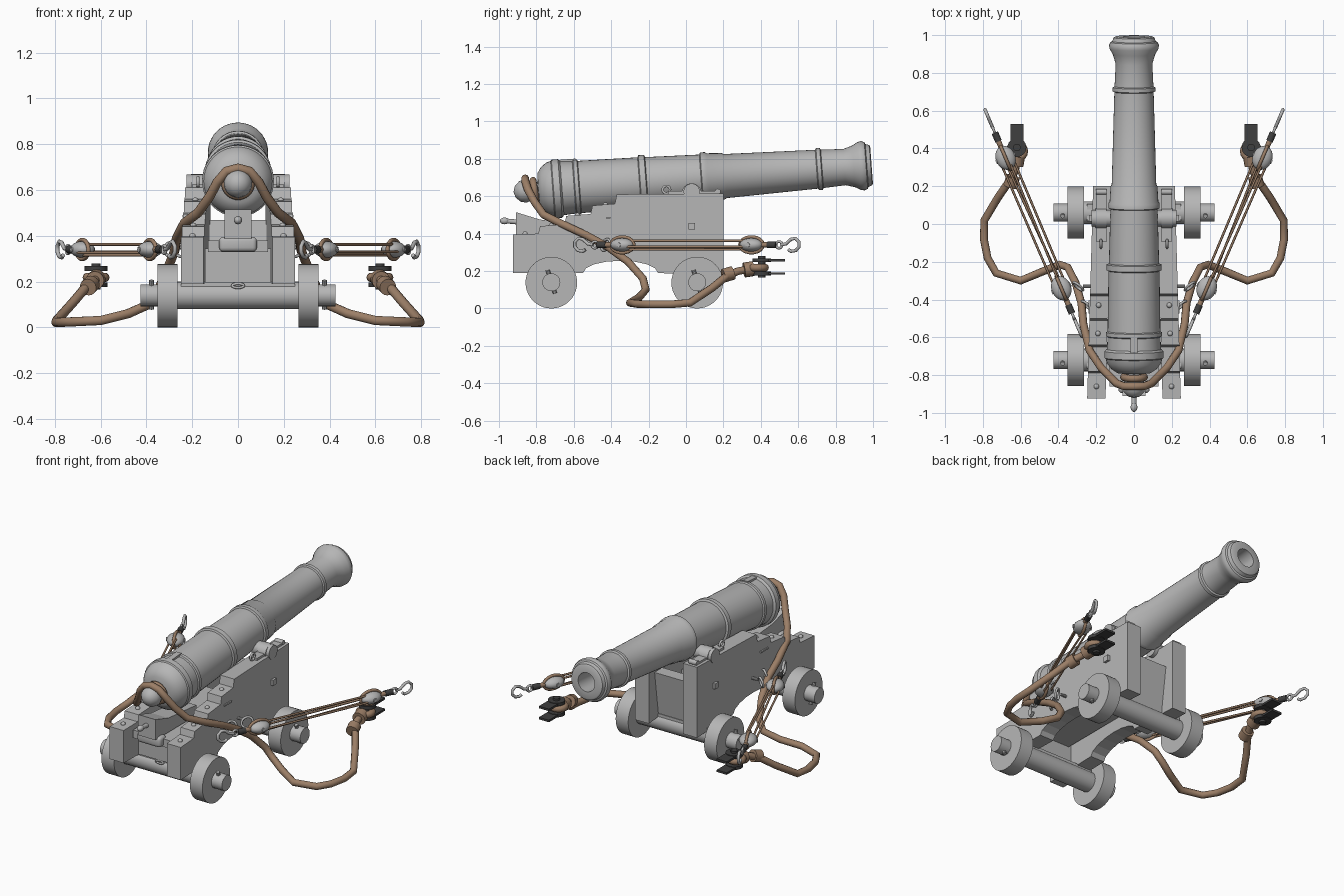
import bpy, bmesh, math
from mathutils import Vector, Matrix

cube = bpy.data.objects.get("Cube")
if cube:
    bpy.data.objects.remove(cube, do_unlink=True)


def material(name, rgb):
    m = bpy.data.materials.new(name)
    m.use_nodes = True
    m.diffuse_color = (*rgb, 1)
    m.node_tree.nodes["Principled BSDF"].inputs["Base Color"].default_value = (*rgb, 1)
    return m


GREY = material("plain grey", (0.47, 0.47, 0.47))
ROPE = material("rope brown", (0.33, 0.21, 0.135))
IRON = material("dark iron", (0.05, 0.05, 0.05))
SIDES = ((-1, "right"), (1, "left"))


def finish(name, bm, mat, smooth=True):
    bmesh.ops.recalc_face_normals(bm, faces=bm.faces)
    me = bpy.data.meshes.new(name)
    bm.to_mesh(me)
    bm.free()
    me.materials.append(mat)
    ob = bpy.data.objects.new(name, me)
    bpy.context.collection.objects.link(ob)
    if smooth:
        bpy.ops.object.select_all(action="DESELECT")
        ob.select_set(True)
        bpy.context.view_layer.objects.active = ob
        bpy.ops.object.shade_smooth_by_angle(angle=math.radians(35))
    return ob


def box(name, centre, size, mat=GREY, bevel=0.0, turn=0.0):
    bm = bmesh.new()
    bmesh.ops.create_cube(bm, size=1, matrix=Matrix.Translation(centre)
                          @ Matrix.Rotation(turn, 4, "Z") @ Matrix.Diagonal((*size, 1)))
    if bevel:
        bmesh.ops.bevel(bm, geom=bm.edges[:], offset=bevel, segments=3, affect="EDGES", profile=0.5)
    return finish(name, bm, mat)


def rod(name, a, b, r, mat=GREY, sides=24):
    a, b = Vector(a), Vector(b)
    bm = bmesh.new()
    turn = (b - a).to_track_quat("Z", "Y").to_matrix().to_4x4()
    bmesh.ops.create_cone(bm, cap_ends=True, segments=sides, radius1=r, radius2=r,
                          depth=(b - a).length, matrix=Matrix.Translation((a + b) / 2) @ turn)
    return finish(name, bm, mat)


def ball(name, centre, size, turn=0.0, mat=GREY):
    bm = bmesh.new()
    bmesh.ops.create_uvsphere(bm, u_segments=20, v_segments=12, radius=1,
                              matrix=Matrix.Translation(centre) @ Matrix.Rotation(turn, 4, "Z")
                              @ Matrix.Diagonal((*size, 1)))
    return finish(name, bm, mat)


def prism(name, profile, x0, x1, taper=0.0):
    """Extrude a (y, z) profile across x, sliding it sideways along y by taper."""
    bm = bmesh.new()
    rings = [[bm.verts.new((x + taper * y, y, z)) for y, z in profile] for x in (x0, x1)]
    for ring in rings:
        bm.faces.new(ring)
    n = len(profile)
    for i in range(n):
        j = (i + 1) % n
        bm.faces.new((rings[0][i], rings[0][j], rings[1][j], rings[1][i]))
    return finish(name, bm, GREY, smooth=False)


def cord(name, pts, r, mat=ROPE, cyclic=False, res=3):
    cu = bpy.data.curves.new(name, "CURVE")
    cu.dimensions = "3D"
    cu.bevel_depth, cu.bevel_resolution, cu.use_fill_caps = r, res, True
    sp = cu.splines.new("POLY")
    sp.points.add(len(pts) - 1)
    for p, co in zip(sp.points, pts):
        p.co = (*co, 1)
    sp.use_cyclic_u = cyclic
    sp.use_smooth = True
    cu.materials.append(mat)
    ob = bpy.data.objects.new(name, cu)
    bpy.context.collection.objects.link(ob)
    return ob


def ring(name, centre, u, v, r, thick, mat=GREY, steps=18):
    c, u, v = Vector(centre), Vector(u), Vector(v)
    angles = [math.tau * i / steps for i in range(steps)]
    return cord(name, [c + r * (u * math.cos(a) + v * math.sin(a)) for a in angles], thick, mat, True)


# Barrel: one lathe profile of (distance along the bore, radius)
PROFILE = [(-0.925, 0), (-0.915, 0.032), (-0.89, 0.055), (-0.86, 0.062), (-0.83, 0.052), (-0.81, 0.036),
           (-0.795, 0.036), (-0.79, 0.09), (-0.77, 0.12), (-0.74, 0.143), (-0.715, 0.15), (-0.71, 0.157),
           (-0.675, 0.157), (-0.665, 0.144), (-0.60, 0.14), (-0.595, 0.148), (-0.575, 0.148), (-0.57, 0.14),
           (-0.25, 0.135), (-0.245, 0.146), (-0.215, 0.146), (-0.21, 0.133), (0.08, 0.125), (0.085, 0.136),
           (0.11, 0.136), (0.12, 0.129), (0.2, 0.124), (0.21, 0.118), (0.70, 0.104), (0.705, 0.113),
           (0.725, 0.113), (0.73, 0.103), (0.85, 0.097), (0.90, 0.112), (0.93, 0.129), (0.95, 0.132),
           (0.965, 0.125), (0.97, 0.115), (0.99, 0.108), (0.995, 0.098), (0.995, 0.058), (0.6, 0.055), (0.6, 0)]
bm = bmesh.new()
verts = [bm.verts.new((0, y, r)) for y, r in PROFILE]
edges = [bm.edges.new(pair) for pair in zip(verts, verts[1:])]
bmesh.ops.spin(bm, geom=verts + edges, cent=(0, 0, 0), axis=(0, 1, 0), angle=math.tau, steps=40)
bmesh.ops.remove_doubles(bm, verts=bm.verts, dist=0.0005)
barrel = finish("barrel", bm, GREY)
vent = box("vent_patch", (0, -0.63, 0.143), (0.035, 0.1, 0.02))
for ob in (barrel, vent):
    ob.matrix_world = Matrix.Translation((0, 0, 0.692)) @ Matrix.Rotation(math.atan(0.075), 4, "X")

# Stepped cheeks with an arched underside
arch = [(-0.35 - 0.2 * math.cos(math.pi * i / 8), 0.19 + 0.065 * math.sin(math.pi * i / 8)) for i in range(9)]
STEPS = [(0.2, 0.17), (0.2, 0.615), (-0.37, 0.61), (-0.38, 0.56), (-0.50, 0.55), (-0.51, 0.505),
         (-0.64, 0.495), (-0.65, 0.45), (-0.78, 0.44), (-0.79, 0.4), (-0.925, 0.395), (-0.925, 0.19)]
for s, side in SIDES:
    prism(side + "_cheek", STEPS + arch, s * 0.125, s * 0.222, s * -0.028)

    # Trunnion, cap strap and its fittings
    rod(side + "_trunnion", (s * 0.1, 0.03, 0.625), (s * 0.225, 0.03, 0.625), 0.043)
    rod(side + "_cap_arch", (s * 0.145, 0.03, 0.617), (s * 0.205, 0.03, 0.617), 0.052)
    box(side + "_cap_strap", (s * 0.172, 0.04, 0.617), (0.055, 0.27, 0.02))
    rod(side + "_cap_hinge", (s * 0.145, 0.17, 0.625), (s * 0.2, 0.17, 0.625), 0.015)
    ring(side + "_cap_key", (s * 0.175, -0.105, 0.635), (0, 1, 0), (0, 0, 1), 0.02, 0.007)

    # Bolts and washers on the cheek
    box(side + "_side_bolt", (s * 0.222, 0.03, 0.44), (0.03, 0.035, 0.035))
    box(side + "_side_plate", (s * 0.236, -0.44, 0.485), (0.012, 0.07, 0.01))
    for y, z in ((-0.43, 0.555), (-0.58, 0.5), (-0.72, 0.445), (-0.86, 0.4)):
        ball(side + "_step_bolt", (s * (0.175 - 0.028 * y), y, z), (0.014, 0.014, 0.012))

    # Tackle eyebolts
    for n, (x, y) in enumerate(((0.295, -0.33), (0.25, -0.43))):
        rod(side + "_eyebolt", (s * 0.2, y, 0.35), (s * (x - 0.025), y, 0.35), 0.009, sides=10)
        ring(side + "_eye_ring", (s * x, y, 0.34), (s * 0.8, 0.6, 0), (0, 0.3, 0.95), 0.032, 0.007)

# Axles, wheels and linchpins
for end, wy in (("rear", -0.72), ("front", 0.06)):
    rod(end + "_axletree", (-0.265, wy, 0.14), (0.265, wy, 0.14), 0.06)
    box(end + "_axle_bed", (0, wy, 0.17), (0.5, 0.09, 0.055))
    for s, side in SIDES:
        name = end + "_" + side
        rod(name + "_wheel", (s * 0.265, wy, 0.138), (s * 0.352, wy, 0.138), 0.138, sides=40)
        rod(name + "_hub", (s * 0.35, wy, 0.14), (s * 0.425, wy, 0.14), 0.048)
        rod(name + "_linchpin", (s * 0.378, wy + 0.02, 0.08), (s * 0.378, wy - 0.02, 0.205), 0.011, sides=10)
ring("rear_axle_ring", (0, -0.78, 0.182), (1, 0, 0), (0, 0, 0.35), 0.025, 0.006)

# Bed between the cheeks, wedge and transom
box("bed_panel", (0, -0.76, 0.27), (0.29, 0.05, 0.15))
box("stool_bed", (0, -0.5, 0.355), (0.26, 0.72, 0.05))
box("bed_roll", (0, -0.86, 0.363), (0.165, 0.07, 0.065), bevel=0.018)
prism("elevating_wedge", [(-0.91, 0.385), (-0.91, 0.515), (-0.78, 0.475), (-0.5, 0.45), (-0.5, 0.385)], -0.06, 0.06)
rod("wedge_handle", (0, -0.9, 0.462), (0, -0.965, 0.468), 0.013, sides=12)
ball("wedge_knob", (0, -0.97, 0.468), (0.018, 0.025, 0.018))
prism("front_transom", [(0.02, 0.19), (0.1, 0.19), (0.14, 0.47), (0.06, 0.47)], -0.14, 0.14)

# Breech rope: one line over the neck, down both sides and out to the shackles
HALF = [(0.05, -0.86, 0.682), (0.09, -0.845, 0.635), (0.125, -0.81, 0.57), (0.175, -0.76, 0.5),
        (0.235, -0.67, 0.455), (0.268, -0.53, 0.39), (0.278, -0.42, 0.33), (0.31, -0.31, 0.25),
        (0.35, -0.23, 0.16), (0.39, -0.215, 0.1), (0.48, -0.25, 0.06), (0.6, -0.3, 0.03),
        (0.73, -0.26, 0.024), (0.775, -0.18, 0.022), (0.795, -0.08, 0.022), (0.792, 0.02, 0.03),
        (0.72, 0.14, 0.11), (0.665, 0.22, 0.175), (0.63, 0.28, 0.2), (0.615, 0.37, 0.215)]
left = [Vector(p) for p in HALF]
right = [Vector((-p.x, p.y, p.z)) for p in reversed(left)]
cord("breech_rope", right + [Vector((0, -0.86, 0.695))] + left, 0.021)
ring("neck_loop", (0, -0.81, 0.63), (1, 0, 0), (0, -0.15, 1), 0.055, 0.019, ROPE)

for s, side in SIDES:
    # Rope eye, seizings and iron shackle
    for a, b, r in (((0.655, 0.2, 0.175), (0.64, 0.25, 0.19), 0.037), ((0.625, 0.31, 0.205), (0.617, 0.36, 0.213), 0.04)):
        rod(side + "_rope_seizing", (s * a[0], *a[1:]), (s * b[0], *b[1:]), r, ROPE, 16)
    ring(side + "_rope_eye", (s * 0.62, 0.385, 0.218), (1, 0, 0), (0, 1, 0), 0.038, 0.021, ROPE)
    for z in (0.187, 0.257):
        box(side + "_shackle_plate", (s * 0.62, 0.46, z), (0.07, 0.14, 0.013), IRON)
        rod(side + "_shackle_disc", (s * 0.62, 0.405, z - 0.01), (s * 0.62, 0.405, z + 0.01), 0.05, IRON)
    rod(side + "_shackle_pin", (s * 0.62, 0.405, 0.165), (s * 0.62, 0.405, 0.28), 0.02, IRON, 12)

    # Tackle: t runs from the rear block to the front block, w sideways
    along = Vector((s * 0.393, 0.92, 0))
    across = Vector((0.92, -s * 0.393, 0))
    turn = math.atan2(along.y, along.x)
    up = Vector((0, 0, 1))

    def at(t, w=0.0, z=0.34):
        return Vector((s * 0.385, -0.34, z)) + along * t + across * w

    for end, t, d in (("rear", 0, -1), ("front", 0.75, 1)):
        name = side + "_" + end
        ball(name + "_block", at(t), (0.066, 0.052, 0.036), turn)
        ring(name + "_strop", at(t), along * 1.5, up * 0.95, 0.045, 0.009, ROPE)
        rod(name + "_sheave_pin", at(t, -0.055), at(t, 0.055), 0.012, sides=12)
        rod(name + "_strop_neck", at(t + d * 0.06), at(t + d * 0.1), 0.014, ROPE, 12)
        rod(name + "_iron_seizing", at(t + d * 0.095), at(t + d * 0.145), 0.018, IRON, 12)
        ring(name + "_hook_eye", at(t + d * 0.16), along, up, 0.018, 0.007)
        hook = [(0.17, 0.34), (0.2, 0.345), (0.23, 0.37), (0.255, 0.375), (0.277, 0.355),
                (0.277, 0.33), (0.258, 0.31), (0.23, 0.305), (0.215, 0.315)]
        cord(name + "_hook", [at(t + d * h, 0, z) for h, z in hook], 0.009, GREY)
    for n, (w0, w1, z) in enumerate(((-0.03, -0.035, 0.325), (0.0, 0.012, 0.362), (0.03, 0.035, 0.33), (0.012, -0.012, 0.315))):
        cord(side + "_tackle_line", [at(-0.03, w0, z), at(0.78, w1, z)], 0.0065, res=1)
